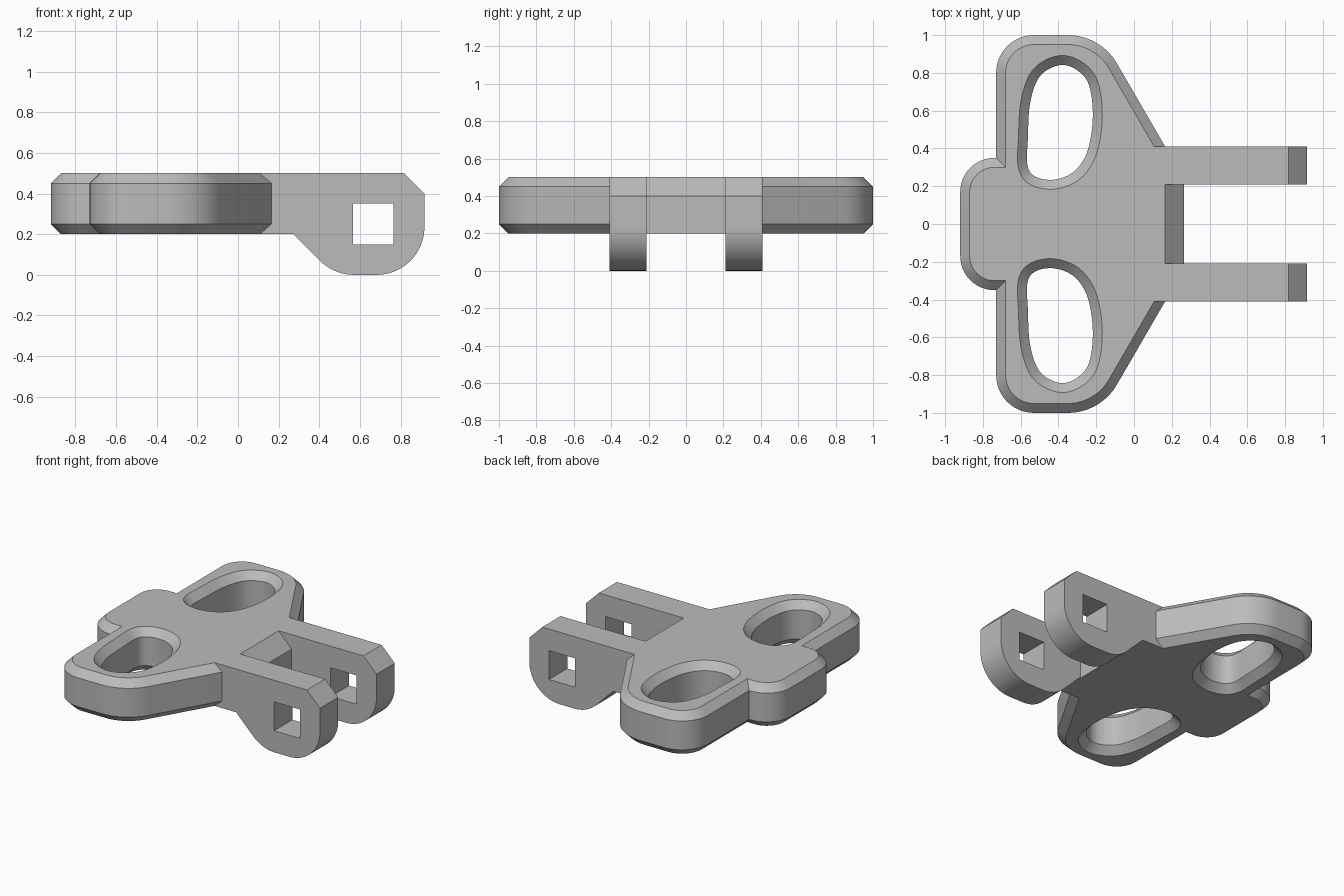
import bpy, bmesh, math
from mathutils import Vector

cube = bpy.data.objects.get("Cube")
if cube:
    bpy.data.objects.remove(cube)

gray = bpy.data.materials.new("matte_gray")
gray.use_nodes = True
gray.diffuse_color = (0.5, 0.5, 0.5, 1)
gray.node_tree.nodes["Principled BSDF"].inputs["Base Color"].default_value = gray.diffuse_color

BOTTOM, TOP, BEVEL = 0.2, 0.5, 0.05


def arc(cx, cy, r, start, end, steps=12):
    angles = [math.radians(start + (end - start) * i / steps) for i in range(steps + 1)]
    return [Vector((cx + r * math.cos(a), cy + r * math.sin(a))) for a in angles]


def inset(points, d):
    """Mitred inward offset of a counter-clockwise loop."""
    result = []
    for i, p in enumerate(points):
        a = (p - points[i - 1]).normalized()
        b = (points[(i + 1) % len(points)] - p).normalized()
        na, nb = Vector((-a.y, a.x)), Vector((-b.y, b.x))
        result.append(p + (na + nb) * d / (1 + na.dot(nb)))
    return result


def smooth_loop(points, steps=6):
    """Closed Catmull-Rom curve through the points."""
    result, n = [], len(points)
    for i in range(n):
        p0, p1, p2, p3 = [Vector(points[(i + k) % n]) for k in (-1, 0, 1, 2)]
        for s in range(steps):
            t = s / steps
            result.append(0.5 * (2 * p1 + (p2 - p0) * t
                                 + (2 * p0 - 5 * p1 + 4 * p2 - p3) * t * t
                                 + (3 * p1 - p0 - 3 * p2 + p3) * t ** 3))
    return result


def loft(name, rings):
    """Closed solid through rings of 3D points."""
    bm = bmesh.new()
    loops = [[bm.verts.new(p) for p in ring] for ring in rings]
    for lo, hi in zip(loops, loops[1:]):
        for i in range(len(lo)):
            j = (i + 1) % len(lo)
            bm.faces.new((lo[i], lo[j], hi[j], hi[i]))
    bm.faces.new(loops[0][::-1])
    bm.faces.new(loops[-1])
    bmesh.ops.recalc_face_normals(bm, faces=bm.faces)
    mesh = bpy.data.meshes.new(name)
    bm.to_mesh(mesh)
    bm.free()
    mesh.materials.append(gray)
    obj = bpy.data.objects.new(name, mesh)
    bpy.context.collection.objects.link(obj)
    return obj


def flat_loft(name, outline, levels):
    return loft(name, [[(p.x, p.y, z) for p in inset(outline, d)] for z, d in levels])


def side_extrude(name, profile, y0, y1):
    return loft(name, [[(p[0], y, p[1]) for p in profile] for y in (y0, y1)])


def combine(target, other, operation):
    mod = target.modifiers.new(operation.lower(), 'BOOLEAN')
    mod.operation, mod.solver, mod.object = operation, 'EXACT', other
    bpy.context.view_layer.objects.active = target
    bpy.ops.object.modifier_apply(modifier=mod.name)
    bpy.data.objects.remove(other)


# Winged plate with rear tab: half outline, mirrored in y
half = [Vector((0.2, 0.349))]
half += arc(-0.35, 0.7, 0.3, 30, 90)
half += arc(-0.53, 0.8, 0.2, 90, 180)
half += [Vector((-0.73, 0.35))]
half += arc(-0.74, 0.17, 0.18, 90, 180)
outline = half + [Vector((p.x, -p.y)) for p in reversed(half)]
body = flat_loft("bracket_body", outline, [
    (BOTTOM, BEVEL), (BOTTOM + BEVEL, 0), (TOP - BEVEL, 0), (TOP, BEVEL)])

# Central block with sloped front lip
block = side_extrude("center_block", [
    (-0.1, BOTTOM), (0.265, BOTTOM), (0.265, 0.4), (0.165, TOP), (-0.1, TOP)], -0.41, 0.41)
combine(body, block, 'UNION')

# Pair of hinge arms with rounded undersides and square holes
arm_profile = [Vector((0.05, TOP)), Vector((0.05, BOTTOM)), Vector((0.272, BOTTOM))]
arm_profile += arc(0.57, 0.235, 0.235, 225, 270)
arm_profile += arc(0.682, 0.235, 0.235, 270, 360, 18)
arm_profile += [Vector((0.917, 0.4)), Vector((0.817, TOP))]
for side in (-1, 1):
    arm = side_extrude("hinge_arm", arm_profile, side * 0.21, side * 0.41)
    combine(body, arm, 'UNION')
pin = side_extrude("square_hole_cutter", [
    (0.565, 0.15), (0.765, 0.15), (0.765, 0.35), (0.565, 0.35)], -0.6, 0.6)
combine(body, pin, 'DIFFERENCE')

# Bevelled oval openings in the wings
opening = smooth_loop([
    (-0.40, 0.84), (-0.50, 0.78), (-0.55, 0.64), (-0.562, 0.45), (-0.564, 0.31),
    (-0.52, 0.25), (-0.42, 0.235), (-0.315, 0.28), (-0.245, 0.39),
    (-0.218, 0.57), (-0.24, 0.74), (-0.31, 0.82)])
for side in (-1, 1):
    loop = opening if side > 0 else [Vector((p.x, -p.y)) for p in reversed(opening)]
    cutter = flat_loft("wing_opening_cutter", loop, [
        (BOTTOM - 0.01, -BEVEL - 0.01), (BOTTOM + BEVEL, 0),
        (TOP - BEVEL, 0), (TOP + 0.01, -BEVEL - 0.01)])
    combine(body, cutter, 'DIFFERENCE')

# Smooth rounded walls, crisp bevels
bpy.ops.object.select_all(action='DESELECT')
body.select_set(True)
bpy.context.view_layer.objects.active = body
bpy.ops.object.shade_smooth_by_angle(angle=math.radians(28))
